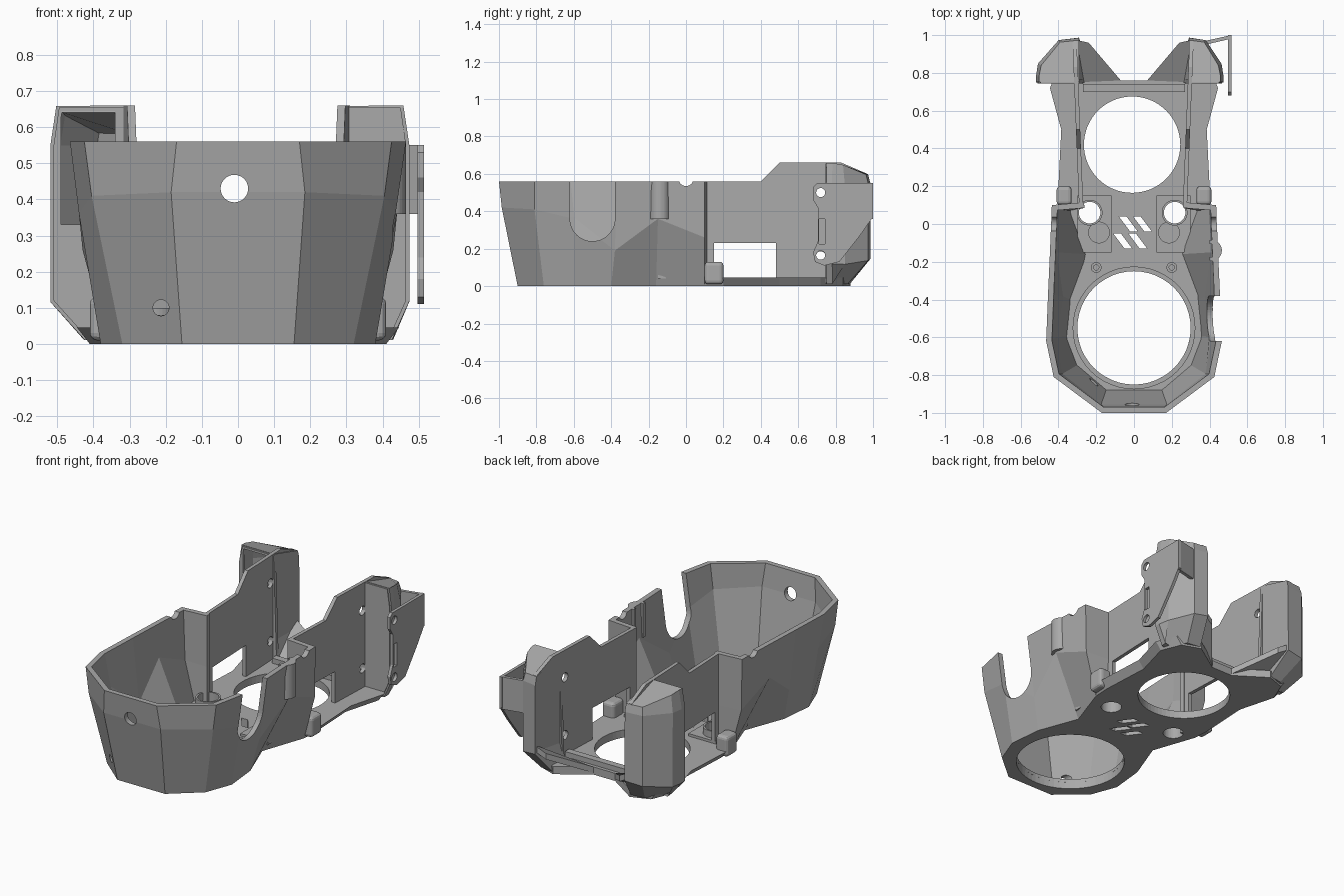
import bpy, bmesh, math
from mathutils import Vector

if "Cube" in bpy.data.objects:
    bpy.data.objects.remove(bpy.data.objects["Cube"], do_unlink=True)

grey = bpy.data.materials.new("plain_grey")
grey.use_nodes = True
grey.diffuse_color = (0.4, 0.4, 0.4, 1)
grey.node_tree.nodes["Principled BSDF"].inputs["Base Color"].default_value = (0.4, 0.4, 0.4, 1)


def loft(name, rings, closed=True, cap_lo=True, cap_hi=True, recalc=True):
    """Skin a list of equal rings, optionally closed and capped."""
    bm = bmesh.new()
    vs = [[bm.verts.new(p) for p in r] for r in rings]
    n = len(rings[0])
    for a, b in zip(vs, vs[1:]):
        for i in range(n if closed else n - 1):
            j = (i + 1) % n
            bm.faces.new((a[i], a[j], b[j], b[i]))
    if cap_lo:
        bm.faces.new(vs[0][::-1])
    if cap_hi:
        bm.faces.new(vs[-1])
    if recalc:
        bmesh.ops.recalc_face_normals(bm, faces=bm.faces)
    mesh = bpy.data.meshes.new(name)
    bm.to_mesh(mesh)
    bm.free()
    ob = bpy.data.objects.new(name, mesh)
    bpy.context.collection.objects.link(ob)
    mesh.materials.append(grey)
    return ob


def prism(name, pts, lo, hi, axis="z"):
    """Extrude a 2D profile along an axis."""
    place = {"z": lambda a, b, c: (a, b, c), "x": lambda a, b, c: (c, a, b),
             "y": lambda a, b, c: (a, c, b)}[axis]
    return loft(name, [[place(a, b, c) for a, b in pts] for c in (lo, hi)])


def box(name, a0, a1, b0, b1, lo, hi, axis="z"):
    return prism(name, [(a0, b0), (a1, b0), (a1, b1), (a0, b1)], lo, hi, axis)


def disc(name, a, b, r, lo, hi, axis="z", n=48):
    pts = [(a + r * math.cos(2 * math.pi * i / n), b + r * math.sin(2 * math.pi * i / n))
           for i in range(n)]
    return prism(name, pts, lo, hi, axis)


def apply_mod(ob, mod):
    bpy.context.view_layer.objects.active = ob
    bpy.ops.object.modifier_apply(modifier=mod.name)


def thicken(ob, t, offset):
    mod = ob.modifiers.new("thickness", "SOLIDIFY")
    mod.thickness, mod.offset, mod.use_even_offset = t, offset, True
    apply_mod(ob, mod)


def cut(ob, *cutters):
    for c in cutters:
        c.hide_render = True
        mod = ob.modifiers.new("cut", "BOOLEAN")
        mod.operation, mod.solver, mod.object = "DIFFERENCE", "EXACT", c
        apply_mod(ob, mod)
        bpy.data.objects.remove(c, do_unlink=True)


def tube(name, x, y, r, hole, lo, hi):
    ob = disc(name, x, y, r, lo, hi)
    cut(ob, disc("cutter", x, y, hole, lo - 0.1, hi + 0.1))
    return ob


def mirrored(half):
    """Whole outline from the half running front to back on +x."""
    return [Vector((-p[0], *p[1:])) for p in reversed(half)] + [Vector(p) for p in half]


# Faceted front bowl: low, middle and rim outlines
low = [(.155, -.9, 0), (.32, -.76, 0), (.38, -.6, 0), (.36, -.4, 0),
       (.27, -.16, 0), (.36, .1, 0), (.265, .115, 0)]
mid = [(.185, -.985, .42), (.405, -.81, .41), (.44, -.6, .36), (.405, -.38, .19),
       (.44, -.15, .36), (.43, .1, .26), (.265, .115, .26)]
rim = [(.17, -1, .56), (.425, -.81, .56), (.465, -.62, .56), (.455, -.37, .56),
       (.445, -.15, .56), (.435, .1, .56), (.265, .115, .56)]
bowl = loft("front_bowl", [mirrored(r) for r in (low, mid, rim)], closed=False,
            cap_lo=False, cap_hi=False, recalc=False)
thicken(bowl, .03, -1)
cut(bowl,
    box("cutter", -2, 2, -2, 2, .56, 1),
    disc("cutter", -.01, .43, .038, -1.2, -.8, "y"),
    disc("cutter", -.213, .1, .022, -1.2, -.7, "y"),
    disc("cutter", -.5, .36, .12, .3, .7, "x"),
    box("cutter", -.62, -.38, .36, .8, .3, .7, "x"),
    disc("cutter", 0, .575, .04, -.7, .7, "x"))

# Long base plate with flared rear edges, round openings and slanted vents
plan = [p[:2] for p in low[:6]] + [(.365, .2), (.35, .5), (.41, .72), (.36, .84),
                                   (.25, .88), (.07, .76)]
flare = [(x + (.035 if .15 < y < .85 and x > .3 else 0), y) for x, y in plan]
base = loft("base_plate", [mirrored([(x, y, z) for x, y in o])
                           for o, z in ((plan, 0), (flare, .045))])
cut(base, disc("cutter", 0, -.55, .30, -.1, .2, n=64),
    disc("cutter", -.01, .42, .255, -.1, .2, n=64))
for x in (-.235, .215):
    cut(base, disc("cutter", x, .06, .057, -.1, .2))
for x, y, h in ((-.03, 0, .04), (.045, 0, .04), (-.06, -.09, .04), (.02, -.09, .04)):
    s = .03
    cut(base, prism("cutter", [(x - s - .02, y + h), (x - s + .02, y + h),
                               (x + s + .02, y - h), (x + s - .02, y - h)], -.1, .2))
front_lip = tube("front_opening_lip", 0, -.55, .325, .30, .04, .06)
rear_rib = box("rear_rib", -.27, .27, .70, .74, .03, .075)

for s, side in ((1, "left"), (-1, "right")):
    # Thin rear wall: stepped profile, leaning outward toward the back
    profile = [(.09, .02), (.09, .56), (.4, .56), (.5, .66), (.83, .66), (.97, .60),
               (.97, .14), (.86, .02)]
    wall = loft(side + "_rear_wall",
                [[(s * (.26 + .04 * y + t) - .005, y, z) for y, z in profile]
                 for t in (0, .022)])
    cut(wall, box("cutter", .15, .48, .045, .23, -.6, .6, "x"),
        *[disc("cutter", .72, z, .026, -.6, .6, "x") for z in (.16, .5)],
        *[box("cutter", .90, .94, z, z + .12, -.6, .6, "x") for z in (.27, .42)])

    # Hollow rear horn with a front panel; the right one has an open pocket
    w = .465 if s > 0 else .51
    rings = []
    for inner, out, back, zs in ((.265, .42, .87, (.02,) * 6),
                                 (.30, w, .975, (.15, .15, .14, .12, .12, .12)),
                                 (.30, w, .975, (.55,) * 6),
                                 (.30, w - .015, .965, (.65, .59, .59, .64, .65, .65))):
        xy = [(inner, .75), (inner, back), (inner + .45 * (out - inner), back - .01),
              (out - .01, back - .13), (out, .78), (out, .75)]
        rings.append([(s * x, y, z) for (x, y), z in zip(xy, zs)])
    horn = loft(side + "_horn", rings, closed=False)
    thicken(horn, .018, 0)
    panel = prism(side + "_horn_front",
                  [(s * x, z) for x, z in ((.27, .02), (.42, .02), (w, .12), (w, .55),
                                           (w - .015, .655), (.29, .655))],
                  .745, .765, "y")
    if s < 0:
        pocket = box("cutter", -.49, -.34, .33, .645, .7, .8, "y")
        cut(panel, pocket)

    # Sloping gusset from the base's back edge up to the horn
    gusset = loft(side + "_gusset",
                  [[(s * x, y, z + dz) for x, y, z in
                    ((.07, .76, .01), (.24, .96, .12), (.31, .975, .16), (.31, .75, .02))]
                   for dz in (0, .035)])

    # Raised deck, posts and bosses on the floor
    hx = .215 if s > 0 else -.235
    deck = box(side + "_deck", *sorted((s * .12, s * .30)), -.15, .15, .04, .06)
    cut(deck, disc("cutter", hx, .06, .057, 0, .2),
        disc("cutter", s * .185, -.045, .055, .05, .2))
    tube(side + "_large_boss", hx, .06, .068, .057, .05, .10)
    tube(side + "_screw_boss", s * .2, -.23, .028, .014, .04, .08)
    post = box(side + "_post", *sorted((s * .33, s * .41)), .10, .20, .01, .13)
    bevel = post.modifiers.new("round", "BEVEL")
    bevel.width, bevel.segments = .02, 3
    apply_mod(post, bevel)

# Drilled mounting plate beside the left horn, with its back connector
mount = prism("left_mounting_plate",
              [(.68, .53), (.70, .55), (1, .55), (1, .37), (.93, .27), (.82, .13),
               (.74, .11), (.69, .13), (.68, .18), (.705, .24), (.705, .42), (.68, .46)],
              .497, .515, "x")
cut(mount, *[disc("cutter", .72, z, .024, .4, .6, "x") for z in (.165, .5)],
    box("cutter", .71, .742, .225, .36, .4, .6, "x"))
prism("left_mount_connector", [(.38, .95), (.51, .98), (.515, 1), (.38, .97)], .36, .55)

# Half-round cable guide on the left wall
guide = tube("cable_guide", .41, -.14, .055, .035, .36, .56)
cut(guide, box("cutter", .2, .40, -.3, .1, 0, 1))
